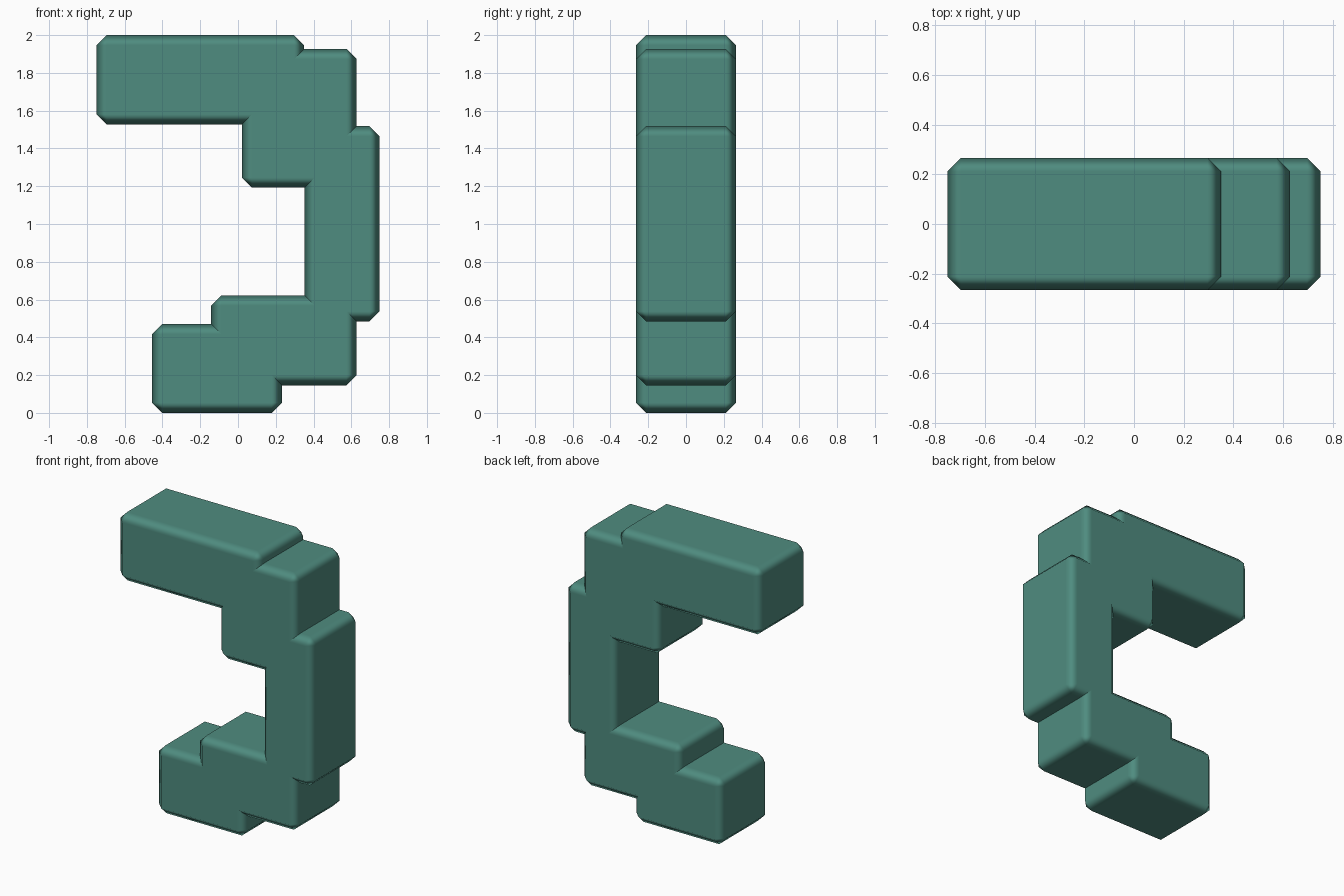
import bpy

cube = bpy.data.objects.get("Cube")
if cube:
    bpy.data.objects.remove(cube, do_unlink=True)

# Single flat colour
green = bpy.data.materials.new("muted_teal_green")
green.use_nodes = True
colour = (0.078, 0.262, 0.214, 1.0)
green.diffuse_color = colour
green.node_tree.nodes["Principled BSDF"].inputs["Base Color"].default_value = colour

HALF_DEPTH = 0.265
CHAMFER = 0.054


def block(name, x0, x1, z0, z1):
    """Chamfered block with softly shaded edges and flat-looking sides."""
    bpy.ops.mesh.primitive_cube_add(
        size=1, location=((x0 + x1) / 2, 0, (z0 + z1) / 2))
    obj = bpy.context.object
    obj.name = obj.data.name = name
    obj.scale = (x1 - x0, 2 * HALF_DEPTH, z1 - z0)
    bpy.ops.object.transform_apply(location=False, rotation=False, scale=True)
    obj.data.materials.append(green)
    bpy.ops.object.shade_smooth()
    bevel = obj.modifiers.new("chamfer", 'BEVEL')
    bevel.width = CHAMFER
    bevel.segments = 1
    bevel.limit_method = 'ANGLE'
    bevel.harden_normals = True
    return obj


# Stepped arc of overlapping blocks, from top arm to foot
block("top_arm", -0.75, 0.35, 1.527, 2.0)
block("upper_shoulder", 0.02, 0.628, 1.192, 1.927)
block("upright_spine", 0.353, 0.75, 0.484, 1.518)
block("lower_shoulder", -0.142, 0.628, 0.146, 0.622)
block("foot", -0.455, 0.232, 0.0, 0.47)
